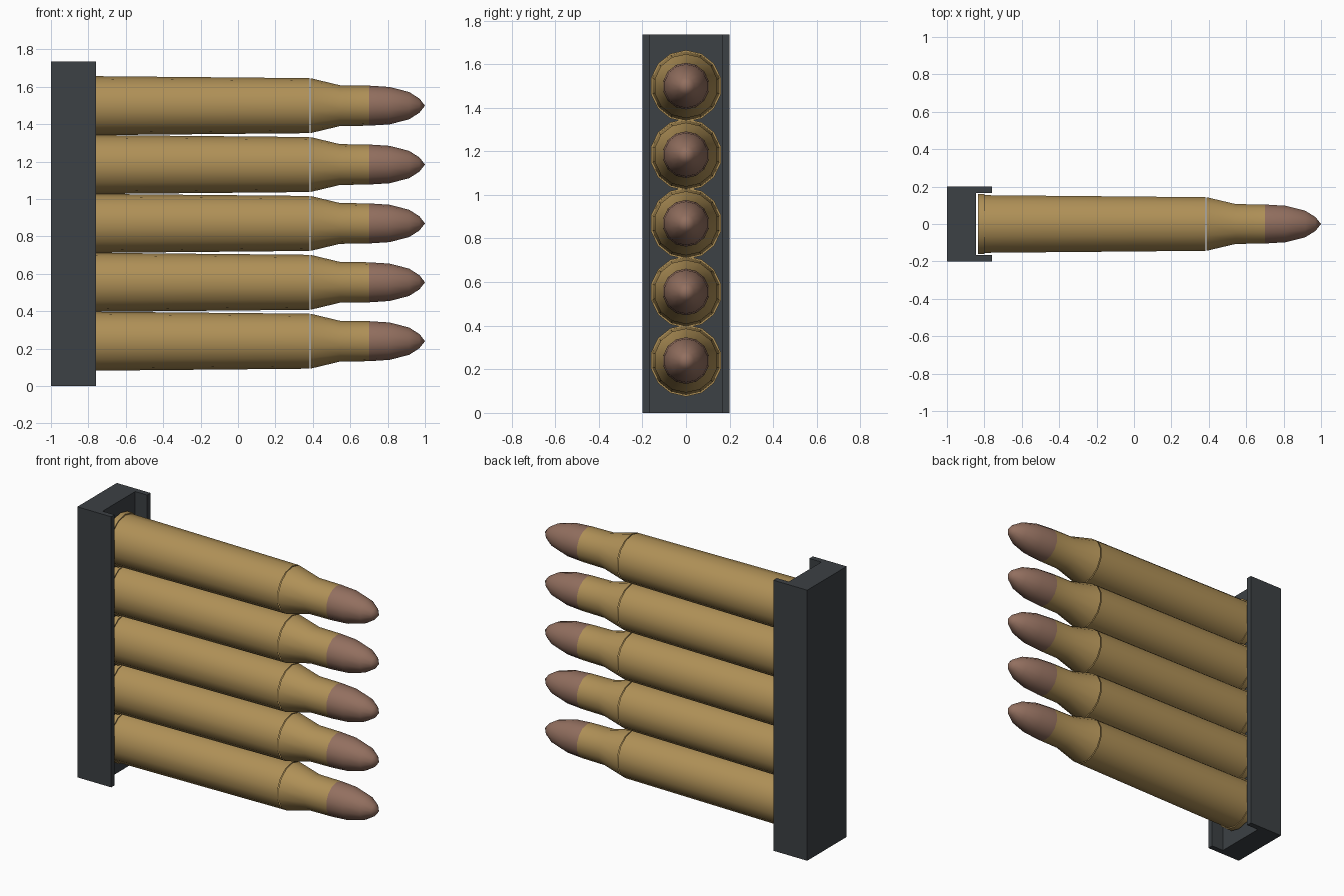
import bpy, bmesh, math

if "Cube" in bpy.data.objects:
    bpy.data.objects.remove(bpy.data.objects["Cube"])

SIDES = 14
COUNT, FIRST_Z, STEP_Z = 5, 0.24, 0.3148


def material(name, color):
    m = bpy.data.materials.new(name)
    m.diffuse_color = (*color, 1)
    m.use_nodes = True
    m.node_tree.nodes["Principled BSDF"].inputs["Base Color"].default_value = m.diffuse_color
    return m


brass = material("brass", (0.43, 0.28, 0.095))
copper = material("copper", (0.29, 0.16, 0.115))
steel = material("dark_steel", (0.045, 0.052, 0.058))


def finish(bm, name, mat, location=(0, 0, 0), smooth=False):
    bmesh.ops.recalc_face_normals(bm, faces=bm.faces)
    me = bpy.data.meshes.new(name)
    bm.to_mesh(me)
    bm.free()
    me.materials.append(mat)
    ob = bpy.data.objects.new(name, me)
    bpy.context.collection.objects.link(ob)
    ob.location = location
    if smooth:
        bpy.ops.object.select_all(action='DESELECT')
        ob.select_set(True)
        bpy.context.view_layer.objects.active = ob
        bpy.ops.object.shade_smooth_by_angle(angle=math.radians(35))
    return ob


def lathe(name, profile, mat, z):
    """Revolve (x, radius) points around the x axis; zero radius closes the end."""
    bm = bmesh.new()
    verts = [bm.verts.new((x, 0, r)) for x, r in profile]
    edges = [bm.edges.new(pair) for pair in zip(verts, verts[1:])]
    bmesh.ops.spin(bm, geom=verts + edges, cent=(0, 0, 0), axis=(1, 0, 0),
                   angle=math.tau, steps=SIDES, use_duplicate=False)
    bmesh.ops.remove_doubles(bm, verts=bm.verts, dist=1e-4)
    return finish(bm, name, mat, (0, 0, z), smooth=True)


def box(name, lo, hi, mat):
    bm = bmesh.new()
    bmesh.ops.create_cube(bm, size=1)
    for v in bm.verts:
        v.co = [(a + b) / 2 + c * (b - a) for a, b, c in zip(lo, hi, v.co)]
    return finish(bm, name, mat)


# Clip: back block with a guide rail on each side
HEIGHT = 1.735
box("clip_back", (-1, -0.2, 0), (-0.845, 0.2, HEIGHT), steel)
for side, y0, y1 in (("front", -0.2, -0.165), ("rear", 0.165, 0.2)):
    box(f"clip_rail_{side}", (-0.87, y0, 0), (-0.76, y1, HEIGHT), steel)

# Cartridges: rimmed case body, necked shoulder, bullet
case = [(-0.835, 0), (-0.835, 0.165), (-0.80, 0.165), (-0.80, 0.158), (0.382, 0.147)]
shoulder = [(0.387, 0.147), (0.545, 0.109), (0.70, 0.107)]
bullet = [(0.70, 0.107), (0.81, 0.1), (0.915, 0.073), (0.97, 0.038), (1.0, 0)]
for i in range(COUNT):
    z = FIRST_Z + i * STEP_Z
    lathe(f"case_body_{i + 1}", case, brass, z)
    lathe(f"case_shoulder_{i + 1}", shoulder, brass, z)
    lathe(f"bullet_{i + 1}", bullet, copper, z)
